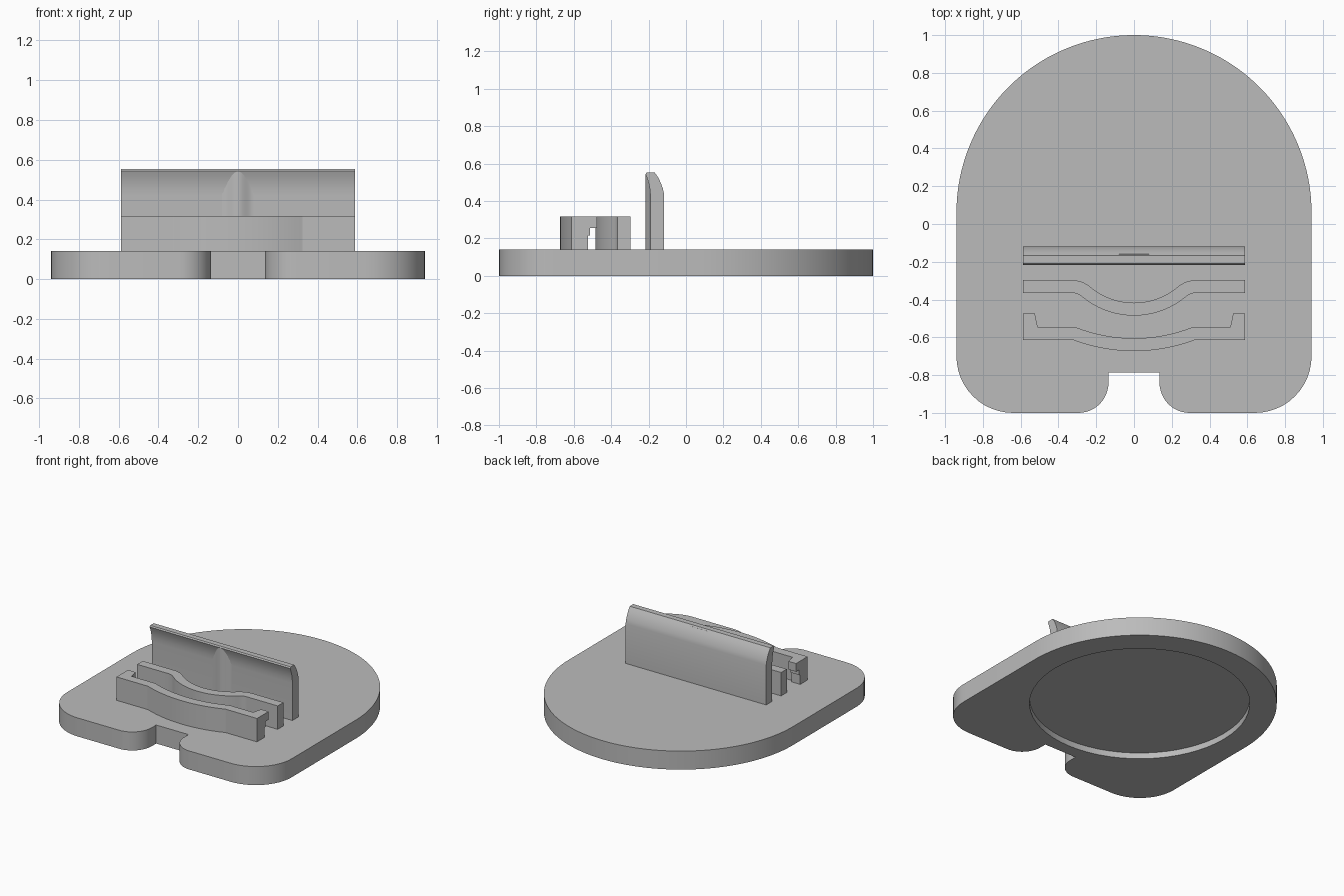
import bpy, bmesh
from math import sin, cos, pi, sqrt, atan2, radians
from mathutils import Vector

cube = bpy.data.objects.get("Cube")
if cube:
    bpy.data.objects.remove(cube)

grey = bpy.data.materials.new("plain grey")
grey.use_nodes = True
grey.diffuse_color = (0.5, 0.5, 0.5, 1)
grey.node_tree.nodes["Principled BSDF"].inputs["Base Color"].default_value = (0.5, 0.5, 0.5, 1)

BASE_TOP, WALL_TOP, PLATE_TOP = 0.14, 0.317, 0.553
HALF = 0.588        # half width of the upright walls
THICK = 0.068       # wall thickness


def prism(name, outline, lo, hi, axis="z"):
    """Extrude a closed outline: (x, y) along z, or (y, z) along x."""
    place = (lambda p: (p[0], p[1], lo)) if axis == "z" else (lambda p: (lo, p[0], p[1]))
    bm = bmesh.new()
    face = bm.faces.new([bm.verts.new(place(p)) for p in outline])
    moved = bmesh.ops.extrude_face_region(bm, geom=[face])["geom"]
    step = Vector((0, 0, hi - lo)) if axis == "z" else Vector((hi - lo, 0, 0))
    bmesh.ops.translate(bm, vec=step, verts=[v for v in moved if isinstance(v, bmesh.types.BMVert)])
    bmesh.ops.recalc_face_normals(bm, faces=bm.faces)
    mesh = bpy.data.meshes.new(name)
    bm.to_mesh(mesh)
    bm.free()
    mesh.materials.append(grey)
    obj = bpy.data.objects.new(name, mesh)
    bpy.context.collection.objects.link(obj)
    return obj


def combine(obj, other, operation):
    """Apply a boolean and remove the helper object."""
    other.hide_render = True
    mod = obj.modifiers.new("boolean", "BOOLEAN")
    mod.operation, mod.object, mod.solver = operation, other, "EXACT"
    bpy.context.view_layer.objects.active = obj
    bpy.ops.object.modifier_apply(modifier=mod.name)
    bpy.data.objects.remove(other)


def arc(cx, cy, r, start, end, steps=12):
    angles = [radians(start + (end - start) * i / steps) for i in range(steps + 1)]
    return [(cx + r * cos(a), cy + r * sin(a)) for a in angles]


def mirrored(half):
    """Close a right-hand outline, listed from front to back, with its mirror image."""
    return half + [(-x, y) for x, y in reversed(half) if abs(x) > 1e-5]


def bow(y, drop, reach, fillet):
    """Edge from the centre of a forward bow out to the straight end, as tangent arcs."""
    total = (reach ** 2 + drop ** 2) / (2 * drop)
    big = total - fillet
    turn = atan2(reach, total - drop) * 180 / pi
    return (arc(0, y - drop + big, big, -90, -90 + turn)
            + arc(reach, y - fillet, fillet, 90 + turn, 90, 8)[1:])


# Base: round back, rounded front corners and a front notch
base = prism("base", mirrored(
    [(0.135, -0.785)] + arc(0.295, -0.84, 0.16, 180, 270)
    + arc(0.64, -0.70, 0.30, -90, 0) + arc(0, 0.06, 0.94, 0, 90, 40)), 0, BASE_TOP)
combine(base, prism("recess_cutter", arc(0, 0.06, 0.755, 0, 354, 59), -0.1, 0.045), "DIFFERENCE")

# Middle wall, bowed towards the front
front = bow(-0.365, 0.12, 0.33, 0.086)
back = bow(-0.297, 0.12, 0.33, 0.086 + THICK)
prism("middle_wall", mirrored(front + [(HALF, -0.365), (HALF, -0.297)] + back[::-1]),
      BASE_TOP, WALL_TOP)

# Front wall, with a stepped hook at each end
front = bow(-0.613, 0.06, 0.33, 0.03)
back = bow(-0.545, 0.06, 0.33, 0.03 + THICK)
front_wall = prism("front_wall", mirrored(
    front + [(HALF, -0.613), (HALF, -0.545)] + back[::-1]), BASE_TOP, WALL_TOP)
for side in (-1, 1):
    for low, high, y in ((BASE_TOP, 0.215, -0.525), (0.215, 0.255, -0.513), (0.255, WALL_TOP, -0.475)):
        inner = 0.51 + 0.015 * (y + 0.545) / 0.07
        outline = [(0.51, -0.58), (HALF, -0.58), (HALF, y), (inner, y), (0.51, -0.545)]
        combine(front_wall, prism("hook", [(side * x, q) for x, q in outline], low, high), "UNION")

# Tall rear plate, its top curling forward
prism("rear_plate", [
    (-0.118, BASE_TOP), (-0.118, 0.44), (-0.124, 0.468), (-0.134, 0.495), (-0.148, 0.525),
    (-0.168, PLATE_TOP), (-0.21, PLATE_TOP), (-0.216, 0.543), (-0.207, 0.52),
    (-0.198, 0.49), (-0.192, 0.455), (-0.19, 0.42), (-0.19, BASE_TOP)], -HALF, HALF, "x")

# Soft rib down the middle of the rear plate
wave = [(0.08 * t / 10, -0.203 - 0.0125 * cos(pi * t / 10)) for t in range(-10, 11)]
prism("plate_rib", wave + [(0.08, -0.16), (-0.08, -0.16)], BASE_TOP, 0.543)

# Smooth curves, sharp corners
for obj in bpy.context.collection.objects:
    obj.select_set(obj.type == "MESH")
bpy.context.view_layer.objects.active = base
bpy.ops.object.shade_smooth_by_angle(angle=radians(30))
